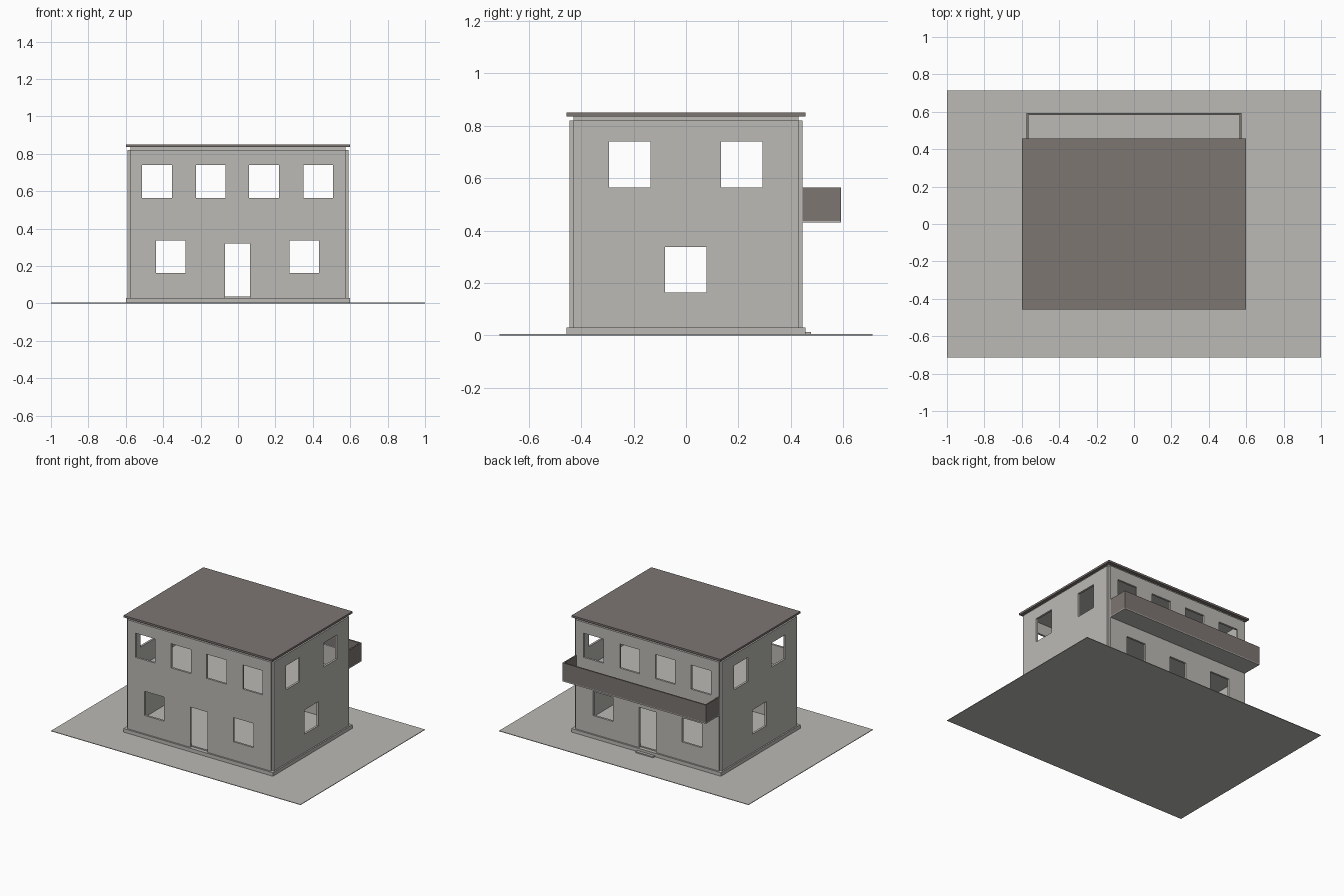
import bpy
import bmesh
from mathutils import Matrix

if "Cube" in bpy.data.objects:
    bpy.data.objects.remove(bpy.data.objects["Cube"], do_unlink=True)


def material(name, color):
    m = bpy.data.materials.new(name)
    m.use_nodes = True
    m.diffuse_color = color
    m.node_tree.nodes["Principled BSDF"].inputs["Base Color"].default_value = color
    return m


PLASTER = material("light grey plaster", (0.50, 0.49, 0.46, 1))
BROWN = material("brown grey cladding", (0.205, 0.18, 0.168, 1))


def finish(name, bm, mat):
    bmesh.ops.recalc_face_normals(bm, faces=bm.faces)
    mesh = bpy.data.meshes.new(name)
    bm.to_mesh(mesh)
    bm.free()
    mesh.materials.append(mat)
    obj = bpy.data.objects.new(name, mesh)
    bpy.context.collection.objects.link(obj)
    return obj


def box(name, x, y, z, mat):
    bm = bmesh.new()
    size = [r[1] - r[0] for r in (x, y, z)]
    centre = [sum(r) / 2 for r in (x, y, z)]
    bmesh.ops.create_cube(bm, size=1, matrix=Matrix.Translation(centre) @ Matrix.Diagonal((*size, 1)))
    return finish(name, bm, mat)


def wall(name, half, z, holes, place):
    """Panel with rectangular openings; place maps (along, height, depth) to 3D."""
    us = sorted({-half, half, *(u for h in holes for u in h[:2])})
    vs = sorted({*z, *(v for h in holes for v in h[2:])})
    bm = bmesh.new()
    for u0, u1 in zip(us, us[1:]):
        for v0, v1 in zip(vs, vs[1:]):
            cu, cv = (u0 + u1) / 2, (v0 + v1) / 2
            if any(a < cu < b and c < cv < d for a, b, c, d in holes):
                continue
            bm.faces.new([bm.verts.new((u, v, 0)) for u, v in
                          ((u0, v0), (u1, v0), (u1, v1), (u0, v1))])
    bmesh.ops.remove_doubles(bm, verts=bm.verts, dist=0.0001)
    # Give the panel its thickness
    res = bmesh.ops.extrude_face_region(bm, geom=bm.faces[:], use_keep_orig=True)
    for v in res["geom"]:
        if isinstance(v, bmesh.types.BMVert):
            v.co.z = THICK
    for v in bm.verts:
        v.co = place(*v.co)
    return finish(name, bm, PLASTER)


THICK = 0.015
HX, HY = 0.575, 0.43
BASE, MID, TOP = 0.03, 0.425, 0.82
LOW = (0.163, 0.338)
HIGH = (0.565, 0.74)

# Ground, plinth, slabs and roof
box("ground", (-1, 1), (-0.713, 0.713), (0, 0.004), PLASTER)
box("plinth", (-0.6, 0.6), (-0.457, 0.457), (0.004, BASE), PLASTER)
box("back_step", (-0.07, 0.07), (0.457, 0.478), (0.004, 0.012), PLASTER)
box("ground_floor", (-HX, HX), (-HY, HY), (BASE, 0.038), PLASTER)
box("upper_floor", (-HX, HX), (-HY, HY), (MID - 0.015, MID), PLASTER)
box("ceiling", (-HX, HX), (-HY, HY), (TOP, 0.836), PLASTER)
box("roof", (-0.598, 0.598), (-0.457, 0.457), (0.836, 0.85), BROWN)

# Openings as (start, end, bottom, top) for each storey
front_low = [(-0.438, -0.28, *LOW), (0.275, 0.434, *LOW), (-0.07, 0.065, BASE, 0.322)]
front_high = [(a, a + 0.159, *HIGH) for a in (-0.512, -0.225, 0.06, 0.35)]
side_low = [(-0.08, 0.078, *LOW)]
side_high = [(-0.294, -0.136, *HIGH), (0.134, 0.292, *HIGH)]

# Outer walls, one panel per side and storey
storeys = (("lower", (BASE, MID), front_low, side_low),
           ("upper", (MID, TOP), front_high, side_high))
for level, z, long_holes, short_holes in storeys:
    for side, s in (("front", -1), ("back", 1)):
        wall(f"{level}_{side}_wall", HX, z, long_holes,
             lambda u, v, d, s=s: (u, s * (HY + d), v))
    for side, s in (("right", -1), ("left", 1)):
        wall(f"{level}_{side}_wall", HY, z, short_holes,
             lambda u, v, d, s=s: (s * (HX + d), u, v))

# Balcony on the back
OUT, RAIL = 0.593, 0.01
box("balcony_floor", (-HX, HX), (HY + THICK, OUT), (0.43, 0.437), PLASTER)
box("balcony_back_rail", (-HX, HX), (OUT - RAIL, OUT), (0.437, 0.565), BROWN)
for side, s in (("right", -1), ("left", 1)):
    ends = sorted((s * HX, s * (HX - RAIL)))
    box(f"balcony_{side}_rail", ends, (HY + THICK, OUT - RAIL), (0.437, 0.565), BROWN)
